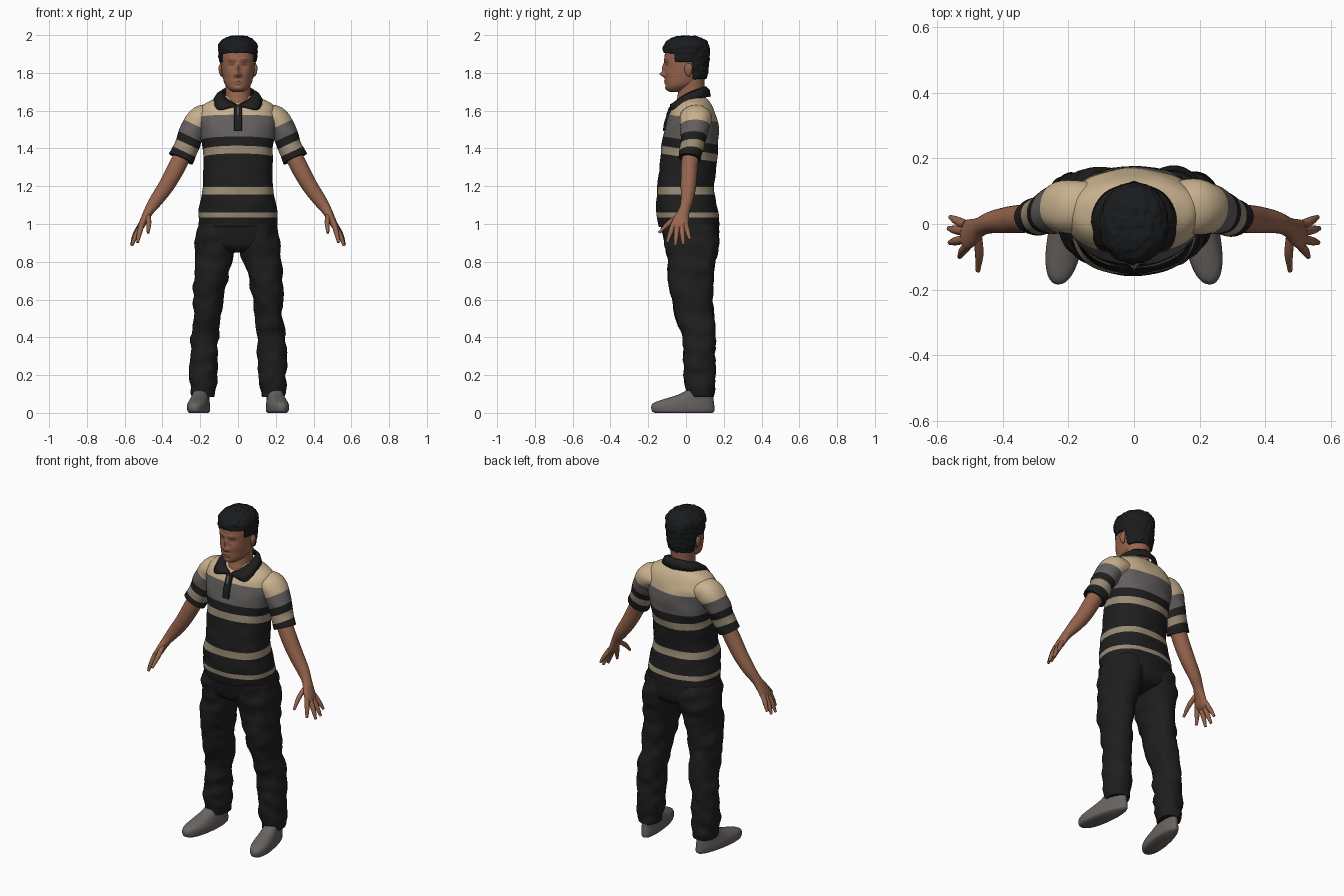
import bpy, bmesh, math
from mathutils import Vector, noise

if "Cube" in bpy.data.objects:
    bpy.data.objects.remove(bpy.data.objects["Cube"])


def material(name, *rgb):
    m = bpy.data.materials.new(name)
    m.use_nodes = True
    m.diffuse_color = (*rgb, 1)
    bsdf = m.node_tree.nodes["Principled BSDF"]
    bsdf.inputs["Base Color"].default_value = (*rgb, 1)
    bsdf.inputs["Roughness"].default_value = 0.8
    return m


SKIN = material("skin", .31, .13, .075)
BROW = material("dark skin", .17, .075, .045)
HAIR = material("hair black", .010, .011, .012)
BLACK = material("shirt black", .013, .013, .013)
CREAM = material("shirt cream", .58, .44, .27)
GREY = material("shirt grey", .125, .115, .113)
TAN = material("stripe tan", .32, .26, .175)
PANTS = material("trouser black", .013, .013, .014)
SHOE = material("shoe grey", .14, .127, .12)


def spline(pts, n):
    """Catmull-Rom curve through tuples of any length."""
    pts = [Vector(p) for p in pts]
    ext = [pts[0] * 2 - pts[1]] + pts + [pts[-1] * 2 - pts[-2]]
    out = []
    for i in range(len(pts) - 1):
        a, b, c, d = ext[i:i + 4]
        for k in range(n):
            t = k / n
            out.append((b * 2 + (c - a) * t + (a * 2 - b * 5 + c * 4 - d) * t * t
                        + (b * 3 - a - c * 3 + d) * t ** 3) / 2)
    return out + [pts[-1]]


def finish(name, bm, mats, rule=None):
    bmesh.ops.recalc_face_normals(bm, faces=bm.faces)
    if rule:
        for f in bm.faces:
            f.material_index = mats.index(rule(f.calc_center_median()))
    me = bpy.data.meshes.new(name)
    bm.to_mesh(me)
    bm.free()
    for m in mats:
        me.materials.append(m)
    me.shade_smooth()
    me.set_sharp_from_angle(angle=1.0)
    ob = bpy.data.objects.new(name, me)
    bpy.context.collection.objects.link(ob)
    return ob


def loft(name, secs, mats, seg=32, sub=5, p=2.0, flat=False, warp=None,
         bands=(), rule=None):
    """Skin rings (x, y, z, rx, ry); bands are (normal, offset, material) from the top."""
    bm = bmesh.new()
    path = spline(secs, sub)
    rings = []
    for i, s in enumerate(path):
        n = Vector((0, 0, 1))
        if not flat:
            n = (path[min(i + 1, len(path) - 1)] - path[max(i - 1, 0)])[:3]
            n = Vector(n).normalized()
        u = Vector((0, 1, 0)).cross(n).normalized()
        v = n.cross(u)
        ring = []
        for k in range(seg):
            a = math.tau * k / seg
            c, d = math.cos(a), math.sin(a)
            co = (Vector(s[:3]) + u * s[3] * math.copysign(abs(c) ** (2 / p), c)
                  + v * s[4] * math.copysign(abs(d) ** (2 / p), d))
            ring.append(bm.verts.new(warp(co) if warp else co))
        rings.append(ring)
    for r, q in zip(rings, rings[1:]):
        for k in range(seg):
            bm.faces.new((r[k], r[k - 1], q[k - 1], q[k]))
    bm.faces.new(rings[0])
    bm.faces.new(rings[-1])
    for nrm, off, _ in bands:
        nrm = Vector(nrm)
        bmesh.ops.bisect_plane(bm, geom=bm.verts[:] + bm.edges[:] + bm.faces[:], dist=1e-5,
                               plane_co=nrm * off / nrm.length_squared, plane_no=nrm)
    if bands:
        rule = lambda c: next((m for nrm, off, m in bands if Vector(nrm).dot(c) > off), BLACK)
    return finish(name, bm, mats, rule)


def stack(rows):
    """Rows (z, half width, front y, back y) to horizontal rings."""
    return [(0, (f + b) / 2, z, w, (b - f) / 2) for z, w, f, b in rows]


def folds(amount, scale):
    def warp(co):
        q = Vector((co.x * scale, co.y * scale, co.z * scale * 1.6))
        return co + Vector((noise.noise(q), noise.noise(q + Vector((9, 3, 5))), 0)) * amount
    return warp


SHIRT = [BLACK, CREAM, GREY, TAN]

# Shirt body, the chest stripes dipping toward the back
tilt, level = (0, .15, 1), (0, 0, 1)
stripes = [(tilt, 1.58, CREAM), (tilt, 1.46, GREY), (tilt, 1.41, BLACK), (tilt, 1.368, TAN),
           (level, 1.195, BLACK), (level, 1.155, TAN), (level, 1.062, BLACK), (level, 1.035, TAN)]
stripes = [(n, o - (.015 if n == tilt else 0), m) for n, o, m in stripes]
loft("shirt_body", stack([
    (.985, .203, -.142, .175), (1.0, .21, -.146, .178), (1.06, .207, -.155, .172),
    (1.12, .2, -.157, .16), (1.2, .186, -.152, .15), (1.3, .183, -.14, .16),
    (1.4, .187, -.13, .17), (1.48, .2, -.118, .172), (1.55, .207, -.1, .165),
    (1.6, .2, -.08, .15), (1.635, .178, -.055, .135), (1.66, .13, -.035, .115),
    (1.68, .075, -.02, .09)]), SHIRT, seg=64, p=2.25, flat=True,
    warp=folds(.007, 9), bands=stripes)

# Placket strip and its opening
loft("placket", [(0, -.117, 1.492, .02, .006), (0, -.106, 1.55, .02, .006),
                 (0, -.074, 1.63, .02, .006)], [BLACK], p=8)
loft("placket_opening", [(0, -.1, 1.575, .007, .006), (0, -.084, 1.618, .007, .006)], [GREY], p=8)

# Folded collar: top edge and lower edge from the back to the front, mirrored
top = spline([(0, .105, 1.73), (.07, .075, 1.72), (.082, .01, 1.695), (.052, -.045, 1.66),
              (.008, -.068, 1.635)], 6)
low = spline([(0, .132, 1.675), (.09, .095, 1.67), (.13, .02, 1.662), (.108, -.078, 1.608),
              (.02, -.085, 1.62)], 6)
bm = bmesh.new()
rows = []
for a, b in zip(top, low):
    mid = (a + b) / 2 + Vector((a.x * .08, (a.y - .02) * .08, .008))
    rows.append([bm.verts.new(c) for c in (a, mid, b)])
for r, q in zip(rows, rows[1:]):
    for k in range(2):
        bm.faces.new((r[k], q[k], q[k + 1], r[k + 1]))
collar = finish("collar", bm, [BLACK])
collar.modifiers.new("mirror", "MIRROR").use_clip = True
collar.modifiers.new("thickness", "SOLIDIFY").thickness = .008

# Trouser seat
loft("trouser_seat", stack([
    (.85, .06, -.06, .1), (.87, .15, -.095, .15), (.9, .205, -.113, .17),
    (.95, .212, -.125, .176), (1.01, .205, -.138, .174)]), [PANTS], seg=48, p=2.3, flat=True)

# Neck
loft("neck", [(0, .032, 1.6, .08, .088), (0, .03, 1.65, .069, .082), (0, .027, 1.69, .066, .07),
              (0, .03, 1.79, .07, .07)], [SKIN], flat=True)

# Head with raised and sunken features (x, z, spread x, spread z, depth)
features = [(0, 1.793, .013, .013, .026), (0, 1.825, .009, .024, .014),
            (.016, 1.788, .007, .008, .008), (.03, 1.867, .026, .009, .006),
            (.034, 1.843, .015, .011, -.009), (.034, 1.841, .009, .006, .004),
            (0, 1.757, .02, .005, .006), (0, 1.744, .018, .005, .005),
            (0, 1.716, .02, .012, .006), (.05, 1.8, .018, .02, .004)]


def sculpt(co):
    if co.y < -.01:
        push = sum(d * math.exp(-((abs(co.x) - x) / sx) ** 2 - ((co.z - z) / sz) ** 2)
                   for x, z, sx, sz, d in features)
        co.y -= push
    return co


def face_paint(c):
    x = abs(c.x)
    brow = .014 < x < .056 and abs(c.z - 1.87 + (x - .03) ** 2 * 6) < .005
    lid = .02 < x < .048 and abs(c.z - 1.842) < .003
    mouth = x < .025 and abs(c.z - 1.7505) < .002
    return BROW if c.y < -.03 and (brow or lid or mouth) else SKIN


loft("head", stack([
    (1.698, .025, -.085, -.03), (1.715, .05, -.103, .01), (1.74, .07, -.109, .06),
    (1.78, .081, -.112, .1), (1.82, .087, -.113, .112), (1.86, .09, -.114, .114),
    (1.9, .09, -.112, .11), (1.94, .083, -.1, .1), (1.97, .06, -.065, .075),
    (1.98, .03, -.03, .04)]), [SKIN, BROW], seg=112, sub=9, p=2.15, flat=True,
    warp=sculpt, rule=face_paint)


# Curly hair cap, tucked under the skin below the hairline
def curls(co):
    line = 1.903 if co.y < -.06 else 1.86 if co.y < .035 else 1.765
    out = Vector((co.x, co.y - .01, (co.z - 1.88) * .7)).normalized()
    if co.z < line:
        return Vector((co.x * .78, (co.y - .02) * .78 + .02, co.z))
    return co + out * (noise.noise(co * 48) * .006 + noise.noise(co * 100) * .002)


loft("hair", stack([
    (1.745, .068, -.01, .09), (1.78, .084, -.06, .108), (1.82, .094, -.1, .118),
    (1.86, .098, -.115, .122), (1.9, .102, -.119, .126), (1.94, .104, -.12, .123),
    (1.97, .088, -.1, .105), (1.99, .055, -.06, .072), (1.997, .015, -.01, .025)]),
    [HAIR], seg=96, sub=7, p=2.1, flat=True, warp=curls)

fingers = {"index": [(.508, -.066, 1.0), (.522, -.083, .95), (.532, -.1, .902)],
           "middle": [(.515, -.046, .99), (.543, -.052, .935), (.562, -.057, .885)],
           "ring": [(.517, -.022, .99), (.545, -.018, .935), (.565, -.013, .89)],
           "little": [(.513, -.002, 1.0), (.54, .01, .955), (.56, .021, .917)],
           "thumb": [(.478, -.03, 1.05), (.472, -.09, 1.005), (.476, -.143, .953)]}

# Paired parts
for side, s in (("left", 1), ("right", -1)):
    def flip(rows):
        return [(r[0] * s, *r[1:]) for r in rows]

    # Ear
    loft(side + "_ear", flip([(.086, .014, 1.782, .004, .006), (.09, .012, 1.795, .008, .014),
                              (.093, .012, 1.822, .01, .022), (.092, .014, 1.84, .008, .018),
                              (.09, .016, 1.85, .003, .006)]), [SKIN], seg=20, flat=True)

    # Short sleeve with stripes across the arm
    across = (-.42 * s, 0, .9)
    loft(side + "_sleeve", flip([
        (.12, .05, 1.57, .06, .075), (.195, .053, 1.556, .072, .083), (.24, .044, 1.49, .068, .073),
        (.27, .032, 1.415, .066, .062), (.302, .02, 1.345, .068, .056)]), SHIRT, seg=40,
        warp=folds(.006, 12),
        bands=[(across, 1.277, CREAM), (across, 1.21, GREY), (across, 1.168, BLACK),
               (across, 1.125, TAN)])

    # Bare arm and palm
    loft(side + "_arm", flip([
        (.265, .03, 1.42, .045, .045), (.325, .018, 1.3, .046, .044), (.378, .013, 1.205, .042, .041),
        (.43, .006, 1.13, .036, .034), (.468, -.008, 1.075, .027, .029),
        (.495, -.026, 1.025, .021, .042), (.512, -.034, .99, .018, .045),
        (.52, -.036, .972, .011, .034)]), [SKIN], seg=28)

    # Fingers
    for finger, path in fingers.items():
        radii = (.014, .013, .007)
        loft(side + "_" + finger + "_finger",
             flip([(*c, r, r) for c, r in zip(path, radii)]), [SKIN], seg=12)

    # Trouser leg
    loft(side + "_trouser_leg", flip([
        (.105, .02, 1.0, .098, .14), (.115, .03, .9, .11, .143), (.13, .028, .8, .1, .128),
        (.147, .023, .7, .088, .118), (.157, .032, .6, .077, .112), (.163, .05, .5, .073, .1),
        (.176, .07, .4, .073, .086), (.18, .07, .3, .073, .085), (.182, .072, .2, .075, .084),
        (.185, .075, .12, .067, .074), (.184, .075, .085, .06, .068)]),
        [PANTS], seg=40, p=2.2, flat=True, warp=folds(.014, 11))

    # Shoe, toe turned outward and wider than the heel
    def turn_out(co):
        reach = .1 - co.y
        return Vector((s * (.188 + reach * .15) + co.x * (.85 + reach * .75), co.y, co.z))

    loft(side + "_shoe", stack([
        (0, .048, -.165, .14), (.01, .056, -.18, .15), (.035, .058, -.184, .15),
        (.055, .055, -.168, .148), (.075, .05, -.11, .145), (.095, .047, -.045, .143),
        (.118, .044, 0, .14)]), [SHOE], seg=40, p=2.2, flat=True, warp=turn_out)
